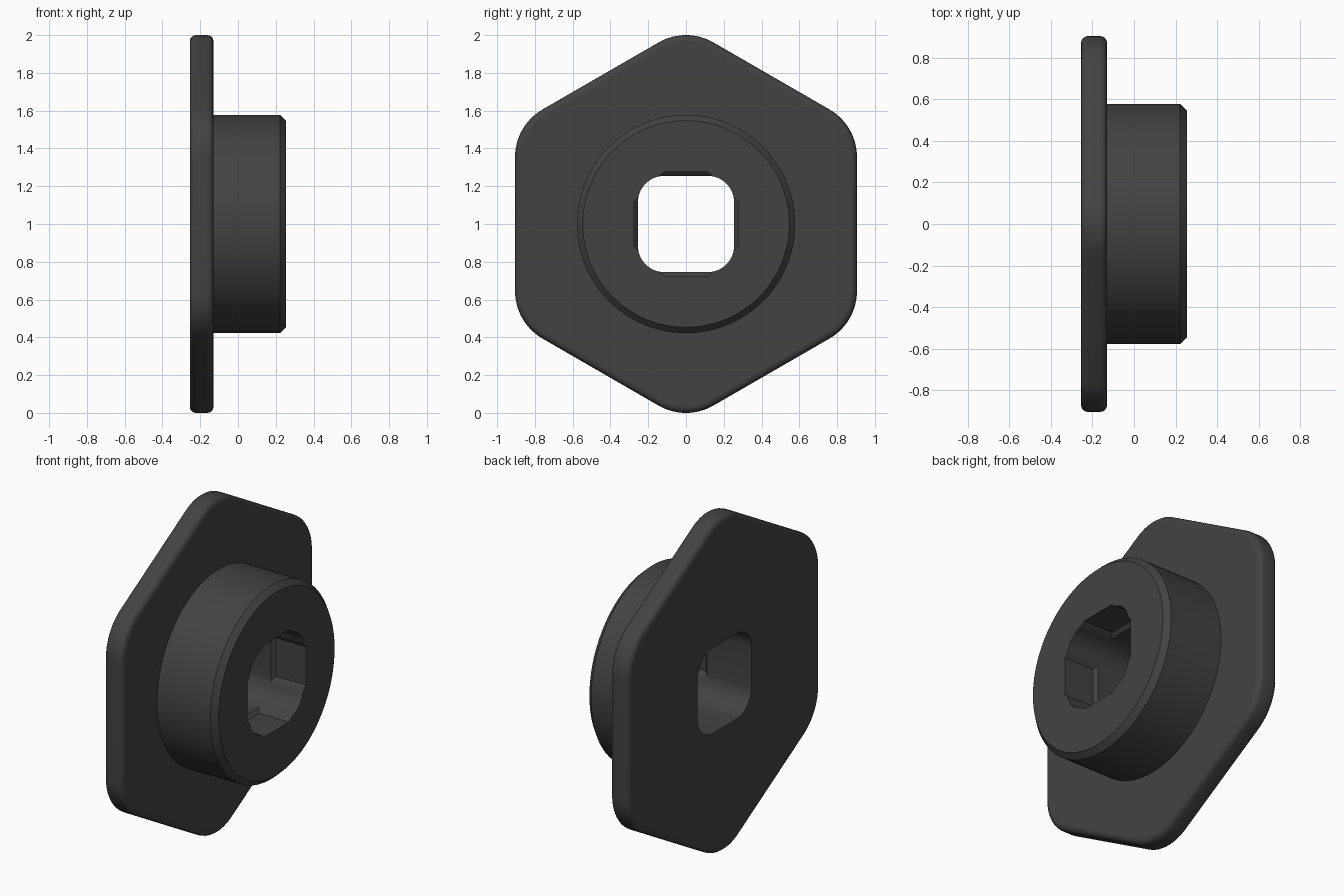
import bpy, bmesh, math

if "Cube" in bpy.data.objects:
    bpy.data.objects.remove(bpy.data.objects["Cube"])

grey = bpy.data.materials.new("dark grey")
grey.diffuse_color = (0.055, 0.055, 0.055, 1)
grey.use_nodes = True
grey.node_tree.nodes["Principled BSDF"].inputs["Base Color"].default_value = grey.diffuse_color


def rounded_polygon(sides, apothem, radius, start, steps):
    """Regular polygon with rounded corners, as (y, z) points."""
    pts = []
    reach = (apothem - radius) / math.cos(math.pi / sides)
    for i in range(sides):
        mid = start + 2 * math.pi * i / sides
        for s in range(steps + 1):
            a = mid + (s / steps - 0.5) * 2 * math.pi / sides
            pts.append((reach * math.cos(mid) + radius * math.cos(a),
                        reach * math.sin(mid) + radius * math.sin(a)))
    return pts


def circle(radius, n=96):
    return [(radius * math.cos(2 * math.pi * i / n),
             radius * math.sin(2 * math.pi * i / n)) for i in range(n)]


def loft(name, sections):
    """Closed solid through (x, outline) sections, centred at z = 1."""
    bm = bmesh.new()
    rings = [[bm.verts.new((x, y, z + 1)) for y, z in pts] for x, pts in sections]
    n = len(rings[0])
    for a, b in zip(rings, rings[1:]):
        for i in range(n):
            j = (i + 1) % n
            bm.faces.new((a[i], a[j], b[j], b[i]))
    bm.faces.new(rings[0][::-1])
    bm.faces.new(rings[-1])
    bmesh.ops.recalc_face_normals(bm, faces=bm.faces)
    mesh = bpy.data.meshes.new(name)
    bm.to_mesh(mesh)
    bm.free()
    mesh.materials.append(grey)
    obj = bpy.data.objects.new(name, mesh)
    bpy.context.collection.objects.link(obj)
    return obj


def combine(target, other, operation):
    mod = target.modifiers.new(operation, 'BOOLEAN')
    mod.operation, mod.object, mod.solver = operation, other, 'EXACT'
    bpy.context.view_layer.objects.active = target
    bpy.ops.object.modifier_apply(modifier=mod.name)
    bpy.data.objects.remove(other)


# Hexagonal flange with filleted rims
X0, X1, FILLET = -0.255, -0.13, 0.032


def hexagon(inset):
    return rounded_polygon(6, 0.905 - inset, 0.29 - inset, math.pi / 2, 12)


arc = [math.pi / 2 * i / 4 for i in range(5)]
rim = [(FILLET * (1 - math.sin(a)), FILLET * (1 - math.cos(a))) for a in arc]
sections = [(X0 + dx, hexagon(inset)) for dx, inset in reversed(rim)]
sections += [(X1 - dx, hexagon(inset)) for dx, inset in rim]
bushing = loft("flanged_bushing", sections)

# Round hub with a chamfered end
hub = loft("hub", [(-0.2, circle(0.578)), (0.222, circle(0.578)), (0.255, circle(0.547))])
combine(bushing, hub, 'UNION')

# Rounded square bore
bore = rounded_polygon(4, 0.255, 0.14, math.pi / 4, 10)
combine(bushing, loft("bore", [(-0.4, bore), (0.4, bore)]), 'DIFFERENCE')


# Shallow tapered recess in each bore wall, open at the hub end
def recess(half_width, depth, turn):
    c, s = math.cos(turn), math.sin(turn)
    pts = [(-0.165, 0.235), (0.165, 0.235), (half_width, depth), (-half_width, depth)]
    return [(u * c - v * s, u * s + v * c) for u, v in pts]


for k in range(4):
    t = k * math.pi / 2
    cutter = loft("recess", [(0.04, recess(0.14, 0.255, t)),
                             (0.06, recess(0.115, 0.275, t)),
                             (0.4, recess(0.115, 0.275, t))])
    combine(bushing, cutter, 'DIFFERENCE')

# Smooth shading, sharp around the flat end faces and at hard corners
bm = bmesh.new()
bm.from_mesh(bushing.data)
for f in bm.faces:
    f.smooth = True
for e in bm.edges:
    flat = [abs(f.normal.x) > 0.999 for f in e.link_faces]
    e.smooth = len(flat) == 2 and flat[0] == flat[1] and e.calc_face_angle(0) < math.radians(30)
bm.to_mesh(bushing.data)
bm.free()
